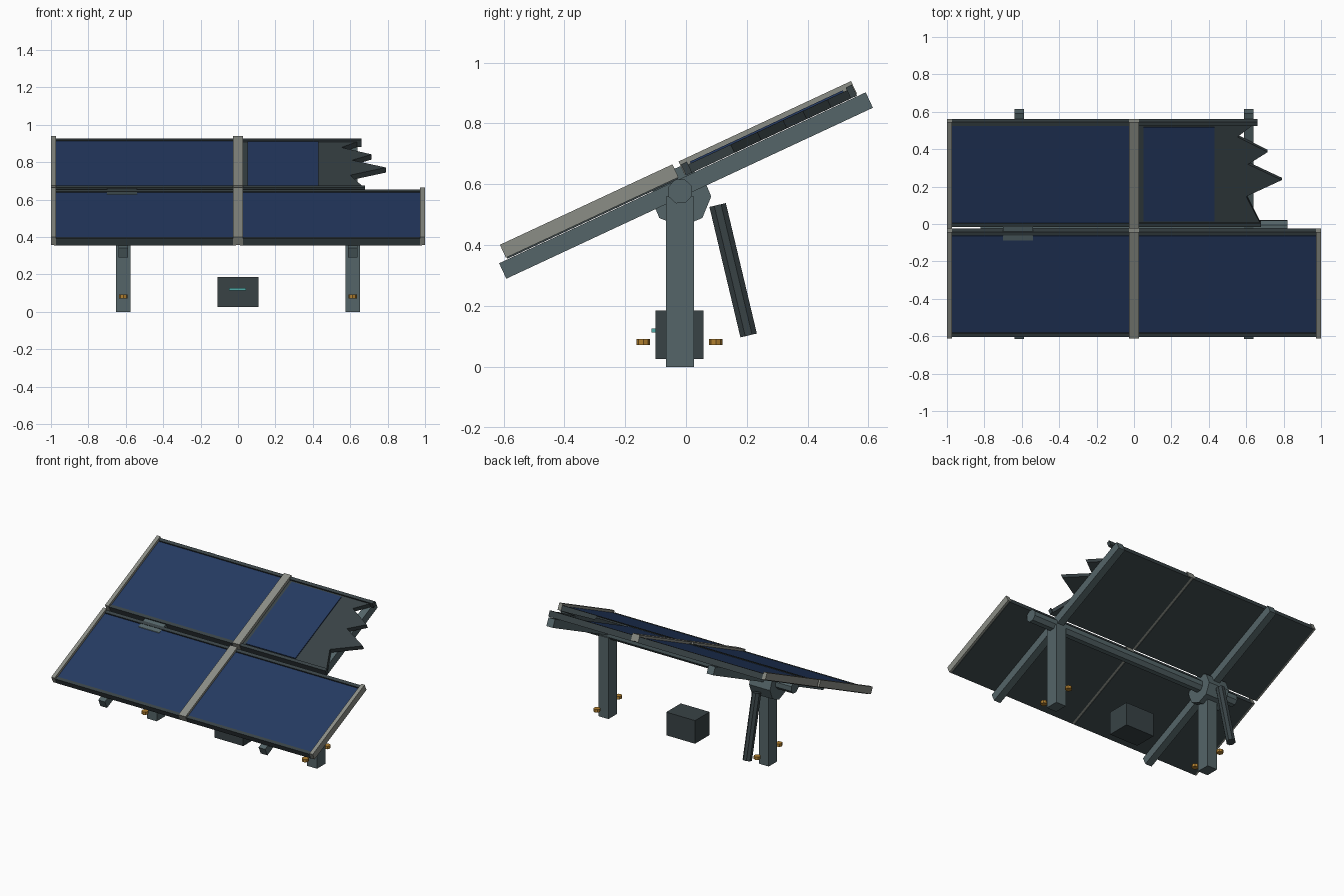
import bpy, bmesh, math
from mathutils import Matrix, Vector

if "Cube" in bpy.data.objects:
    bpy.data.objects.remove(bpy.data.objects["Cube"])

TILT = math.radians(25)
DECK = Matrix.Translation((0, 0, 0.596)) @ Matrix.Rotation(TILT, 4, 'X')
IDENT = Matrix.Identity(4)


def material(name, rgb):
    m = bpy.data.materials.new(name)
    m.diffuse_color = (*rgb, 1)
    m.use_nodes = True
    m.node_tree.nodes["Principled BSDF"].inputs["Base Color"].default_value = m.diffuse_color
    return m


STEEL = material("steel", (0.09, 0.13, 0.14))
DARK = material("dark_frame", (0.04, 0.055, 0.06))
ALLOY = material("alloy", (0.26, 0.27, 0.24))
CELL = material("solar_cell", (0.018, 0.042, 0.12))
BRASS = material("brass", (0.45, 0.22, 0.03))
LAMP = material("status_lamp", (0.08, 0.4, 0.38))


def finish(name, bm, mat, matrix=IDENT):
    bmesh.ops.recalc_face_normals(bm, faces=bm.faces)
    me = bpy.data.meshes.new(name)
    bm.to_mesh(me)
    bm.free()
    me.materials.append(mat)
    ob = bpy.data.objects.new(name, me)
    ob.matrix_world = matrix
    bpy.context.collection.objects.link(ob)
    return ob


def box(name, x, y, z, mat, matrix=IDENT):
    """Box from (min, max) ranges."""
    bm = bmesh.new()
    bmesh.ops.create_cube(bm, size=1)
    for v in bm.verts:
        v.co = [r[0] + (c + 0.5) * (r[1] - r[0]) for c, r in zip(v.co, (x, y, z))]
    return finish(name, bm, mat, matrix)


def rod(name, a, b, radius, mat, sides=8, spin=0.0):
    """Low-poly cylinder between two points."""
    a, b = Vector(a), Vector(b)
    bm = bmesh.new()
    bmesh.ops.create_cone(bm, cap_ends=True, segments=sides, radius1=radius,
                          radius2=radius, depth=(b - a).length)
    rot = (b - a).to_track_quat('Z', 'Y').to_matrix().to_4x4()
    return finish(name, bm, mat, Matrix.Translation((a + b) / 2) @ rot
                  @ Matrix.Rotation(spin, 4, 'Z'))


# Posts, anchor bolts and sloping support rails
for side, s in (("left", -1), ("right", 1)):
    c = s * 0.613
    box(side + "_post", (c - 0.038, c + 0.038), (-0.066, 0.026), (0, 0.56), STEEL)
    box(side + "_support_rail", (c - 0.025, c + 0.025), (-0.665, 0.665),
        (-0.028, 0.028), STEEL, DECK)
    for end, y in (("front", -0.14), ("back", 0.098)):
        rod(f"{side}_{end}_anchor_bolt", (c, y, 0.072), (c, y, 0.092), 0.022, BRASS)

# Torque tube, drive housing and tilt actuator
rod("torque_tube", (-0.82, -0.019, 0.577), (0.82, -0.019, 0.577), 0.042, STEEL, 8, TILT)
rod("drive_housing", (-0.70, -0.017, 0.56), (-0.54, -0.017, 0.56), 0.1, STEEL, 8)
rod("tilt_actuator", (-0.613, 0.104, 0.532), (-0.613, 0.206, 0.103), 0.03, DARK, 8, math.pi / 8)

# Control box with status lamp
box("control_box", (-0.11, 0.11), (-0.1, 0.058), (0.025, 0.185), DARK)
box("status_lamp", (-0.048, 0.044), (-0.113, -0.1), (0.113, 0.126), LAMP)

# Panels in two rows; the back right one is snapped off
for row, lo in (("front", -0.634), ("back", 0.014)):
    hi = lo + 0.62
    for side, x0, x1 in (("left", -0.985, -0.01), ("right", 0.01, 0.985)):
        name = f"{row}_{side}"
        broken = name == "back_right"
        ends = ((x0, 0.68), (x0, 0.66)) if broken else ((x0, x1), (x0, x1))
        box(name + "_lower_frame", ends[0], (lo, lo + 0.022), (0.03, 0.07), DARK, DECK)
        box(name + "_upper_frame", ends[1], (hi - 0.022, hi), (0.03, 0.07), DARK, DECK)
        if not broken:
            box(name + "_backing", (x0, x1), (lo + 0.01, hi - 0.01), (0.03, 0.06), DARK, DECK)
            box(name + "_cells", (x0 + 0.012, x1 - 0.012), (lo + 0.024, hi - 0.026),
                (0.06, 0.066), CELL, DECK)
    # Alloy clamp strips
    for label, a, b in (("left", -1, -0.974), ("middle", -0.027, 0.027), ("right", 0.974, 1)):
        if (row, label) != ("back", "right"):
            box(f"{row}_{label}_clamp", (a, b), (lo - 0.003, hi + 0.003),
                (0.035, 0.082), ALLOY, DECK)

# Broken panel backing with jagged edge, and what is left of its cells
edge = [(0.01, 0.022), (0.68, 0.02), (0.60, 0.19), (0.79, 0.287), (0.61, 0.38),
        (0.715, 0.452), (0.553, 0.541), (0.655, 0.628), (0.01, 0.628)]
bm = bmesh.new()
face = bm.faces.new([bm.verts.new((x, u, 0.03)) for x, u in edge])
ext = bmesh.ops.extrude_face_region(bm, geom=[face])
bmesh.ops.translate(bm, vec=(0, 0, 0.03),
                    verts=[v for v in ext["geom"] if isinstance(v, bmesh.types.BMVert)])
finish("broken_panel_backing", bm, DARK, DECK)
box("broken_panel_cells", (0.05, 0.43), (0.045, 0.6), (0.06, 0.066), CELL, DECK)
